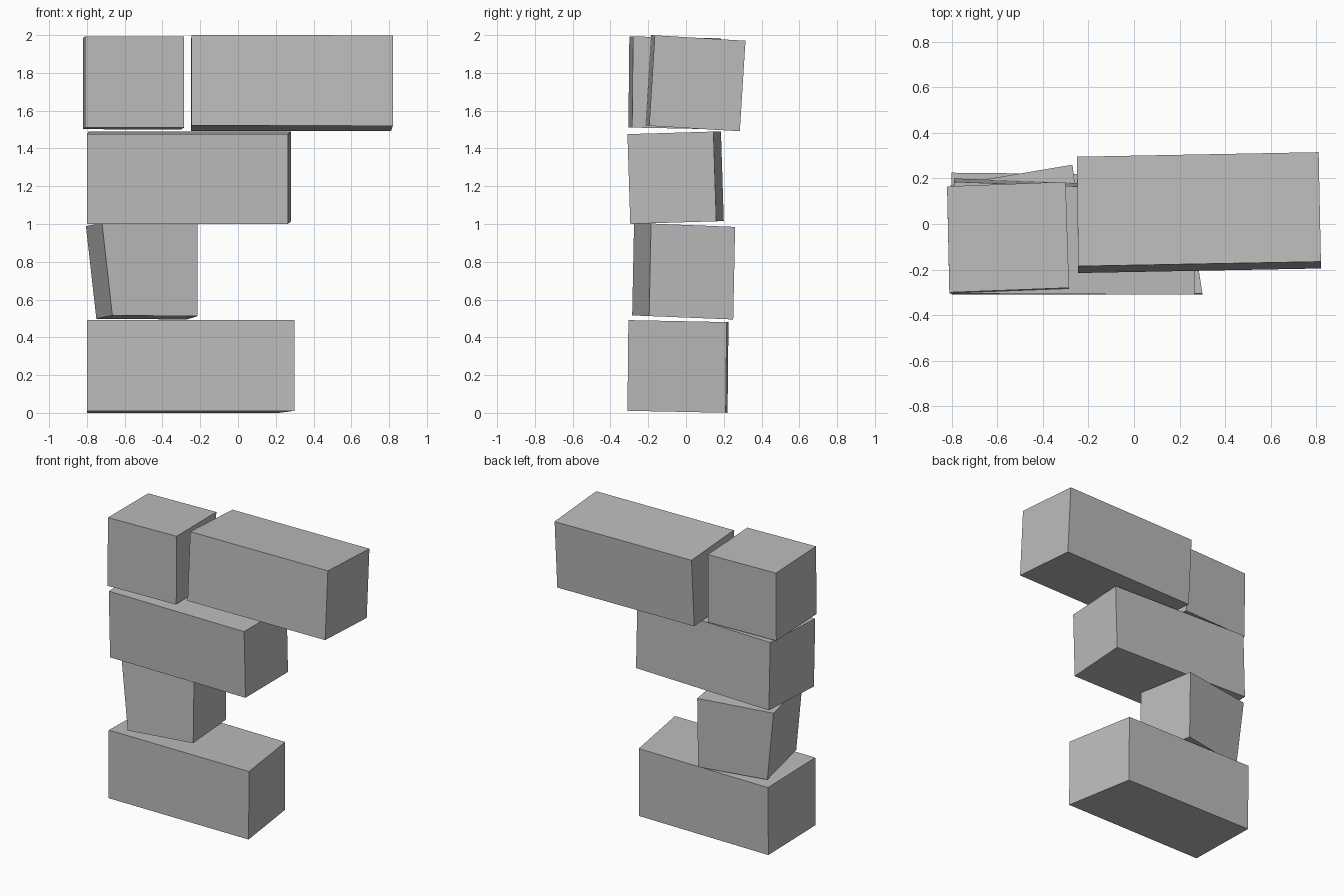
import bpy
import bmesh

default = bpy.data.objects.get("Cube")
if default:
    bpy.data.objects.remove(default, do_unlink=True)

stone = bpy.data.materials.new("grey_stone")
stone.use_nodes = True
grey = (0.5, 0.5, 0.5, 1)
stone.diffuse_color = grey
stone.node_tree.nodes["Principled BSDF"].inputs["Base Color"].default_value = grey


def block(name, plan, bottom, top, slope=0, lean=(0, 0), pinch=0):
    """Rough-cut block. plan: front left, front right, back right, back left corners of the top.
    slope: rise per unit of y; lean: shift of the bottom; pinch: inward shift of the lower -x side."""
    bm = bmesh.new()
    bmesh.ops.create_cube(bm, size=1)
    for v in bm.verts:
        right, back, low = v.co.x > 0, v.co.y > 0, v.co.z < 0
        corner = (2 if right else 3) if back else (1 if right else 0)
        x, y = plan[corner]
        z = (bottom if low else top) + slope * y
        if low:
            x += lean[0] + (0 if right else pinch)
            y += lean[1]
        v.co = (x, y, z)
    mesh = bpy.data.meshes.new(name)
    bm.to_mesh(mesh)
    bm.free()
    mesh.materials.append(stone)
    obj = bpy.data.objects.new(name, mesh)
    bpy.context.collection.objects.link(obj)
    return obj


# Lower blocks, stacked from the ground up
block("base_block", [(-.8, -.305), (.3, -.305), (.22, .215), (-.8, .225)],
      .005, .485, slope=-.02, lean=(0, -.005))
block("short_middle_block", [(-.72, -.275), (-.215, -.185), (-.27, .26), (-.805, .17)],
      .505, .995, slope=-.04, lean=(0, -.01), pinch=.055)
block("long_middle_block", [(-.8, -.305), (.265, -.31), (.28, .145), (-.79, .185)],
      1.01, 1.485, slope=.03, lean=(0, .015))

# Top course, two blocks side by side
block("short_top_block", [(-.81, -.3), (-.285, -.28), (-.3, .185), (-.82, .165)],
      1.505, 1.987, slope=-.02, lean=(0, -.005))
block("long_top_block", [(-.245, -.185), (.82, -.165), (.81, .315), (-.25, .295)],
      1.51, 1.989, slope=-.06, lean=(0, -.03))
